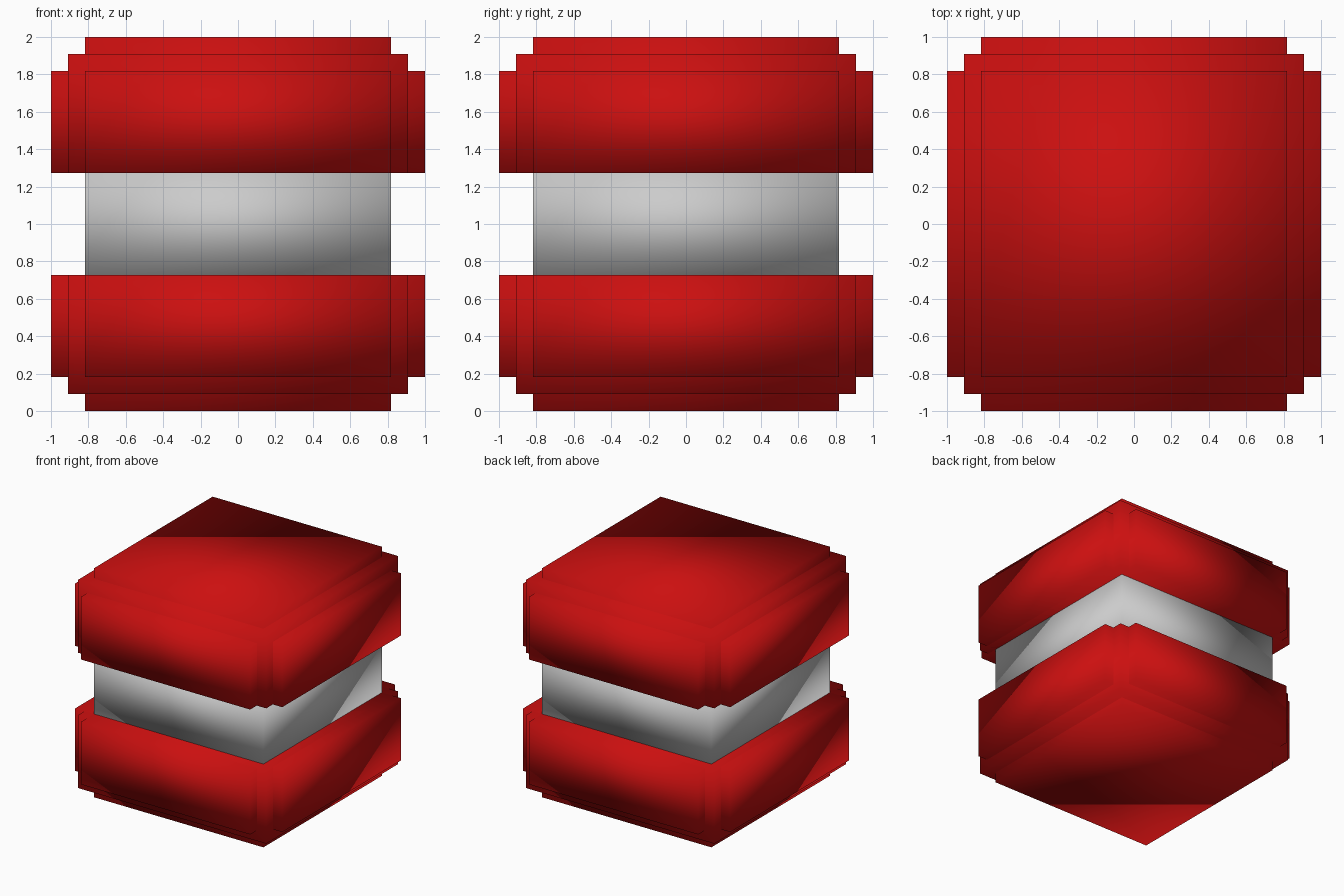
import bpy, bmesh
from mathutils import Matrix, Vector

if "Cube" in bpy.data.objects:
    bpy.data.objects.remove(bpy.data.objects["Cube"])

U = 1 / 11            # grid unit of the stepped shape
A, B, C = 9 * U, 10 * U, 1.0
GAP = 3 * U           # half height of the pale band


def add_box(bm, hx, hy, z0, z1):
    m = Matrix.Translation(Vector((0, 0, (z0 + z1) / 2))) @ Matrix.Diagonal((2 * hx, 2 * hy, z1 - z0, 1))
    bmesh.ops.create_cube(bm, size=1, matrix=m)


def make(name, boxes, mat=None):
    bm = bmesh.new()
    for b in boxes:
        add_box(bm, *b)
    for f in bm.faces:
        f.smooth = True   # soft pillow-like shading on every block
    me = bpy.data.meshes.new(name)
    bm.to_mesh(me)
    bm.free()
    if mat:
        me.materials.append(mat)
    ob = bpy.data.objects.new(name, me)
    bpy.context.collection.objects.link(ob)
    return ob


red = bpy.data.materials.new("red")
red.diffuse_color = (0.6, 0.005, 0.005, 1)
red.use_nodes = True
red.node_tree.nodes["Principled BSDF"].inputs["Base Color"].default_value = red.diffuse_color

# Each half shell: overlapping blocks giving stepped edges (half x, half y, outer z)
STEPS = [(C, A, A), (A, C, A), (B, B, B), (A, A, C)]
make("upper_shell", [(x, y, 1 + GAP, 1 + z) for x, y, z in STEPS], red)
make("lower_shell", [(x, y, 1 - z, 1 - GAP) for x, y, z in STEPS], red)

# Pale band between the shells
make("middle_band", [(A, A, 1 - GAP, 1 + GAP)])
